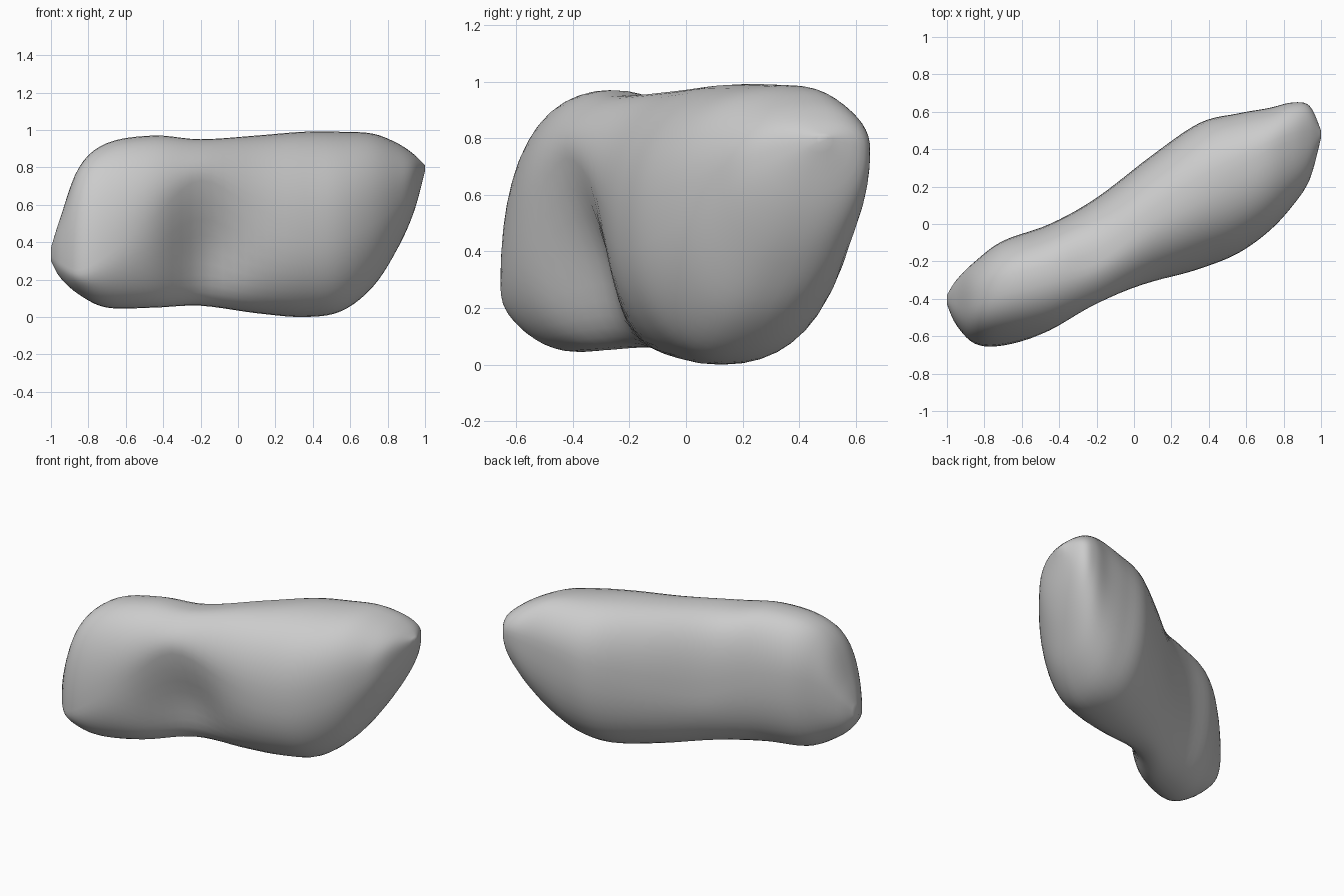
import bpy, bmesh, math

default = bpy.data.objects.get("Cube")
if default:
    bpy.data.objects.remove(default, do_unlink=True)

# Cross-sections in hundredths along x:
# x, front y, back y, bottom z, top z, height of front bulge, height of back bulge,
# backward lean of the crest (the underside leans the other way)
SECTIONS = [
    (-100, -43, -38, 30, 37, 33, 34, 0),
    (-95, -54, -30, 21, 53, 29, 40, 0),
    (-85, -64, -20, 12, 80, 25, 50, 2),
    (-70, -65, -9, 5, 93, 33, 54, 4),
    (-45, -58, 0, 5, 97, 53, 52, 2),
    (-20, -44, 14, 6, 95, 73, 44, -6),
    (10, -32, 37, 2, 97, 58, 50, -1),
    (35, -24, 54, 0, 99, 50, 58, 3),
    (55, -16, 59, 3, 99, 50, 66, 8),
    (72, -4, 62, 16, 98, 56, 71, 10),
    (85, 10, 65, 36, 93, 64, 75, 7),
    (94, 24, 63, 56, 87, 72, 76, 3),
    (100, 46, 50, 78, 81, 79, 80, 0),
]
STEPS, SIDES = 5, 48
# corner fullness of each quadrant: (above, front); lower is squarer
ROUND = {(True, True): 0.92, (True, False): 0.8,
         (False, True): 0.88, (False, False): 0.92}


def blend(a, b, c, d, t):
    """Smooth spline through b and c."""
    return 0.5 * (2 * b + (c - a) * t + (2 * a - 5 * b + 4 * c - d) * t * t
                  + (3 * b - a - 3 * c + d) * t ** 3)


def smooth_sections():
    last = len(SECTIONS) - 1
    for i in range(last):
        near = [SECTIONS[max(0, min(last, i + k))] for k in (-1, 0, 1, 2)]
        for s in range(STEPS):
            yield [blend(*v, s / STEPS) / 100 for v in zip(*near)]
    yield [v / 100 for v in SECTIONS[last]]


def ring_point(section, angle):
    x, front, back, bottom, top, front_z, back_z, lean = section
    c, s = math.cos(angle), math.sin(angle)
    power = ROUND[s > 0, c < 0]
    mid = (front + back) / 2 + (lean if s > 0 else -0.7 * lean) * abs(s)
    side_z = front_z + (back_z - front_z) * (c + 1) / 2
    side_y = front if c < 0 else back
    y = mid + abs(c) ** power * (side_y - mid)
    reach = (top if s > 0 else bottom) - side_z
    z = side_z + abs(s) ** power * reach
    # hollow in the lower front between the two lobes
    if c < 0:
        depth = 0.11 * abs(c) ** 0.7
        y += depth * math.exp(-((x + 0.16) / 0.23) ** 2 - ((z - 0.32) / 0.3) ** 2)
    return x, y, z


# Body: rings lofted end to end and capped
bm = bmesh.new()
rings = [[bm.verts.new(ring_point(sec, math.tau * k / SIDES)) for k in range(SIDES)]
         for sec in smooth_sections()]
for a, b in zip(rings, rings[1:]):
    for k in range(SIDES):
        n = (k + 1) % SIDES
        bm.faces.new((a[k], a[n], b[n], b[k]))
bm.faces.new(rings[0])
bm.faces.new(rings[-1])
bmesh.ops.recalc_face_normals(bm, faces=bm.faces)
mesh = bpy.data.meshes.new("lobed_body")
bm.to_mesh(mesh)
bm.free()
body = bpy.data.objects.new("lobed_body", mesh)
bpy.context.collection.objects.link(body)

# Plain grey surface
grey = bpy.data.materials.new("plain_grey")
grey.use_nodes = True
colour = (0.6, 0.6, 0.6, 1)
grey.diffuse_color = colour
grey.node_tree.nodes["Principled BSDF"].inputs["Base Color"].default_value = colour
mesh.materials.append(grey)

# Smooth shading
bpy.context.view_layer.objects.active = body
body.select_set(True)
bpy.ops.object.shade_smooth_by_angle(angle=math.radians(50))
